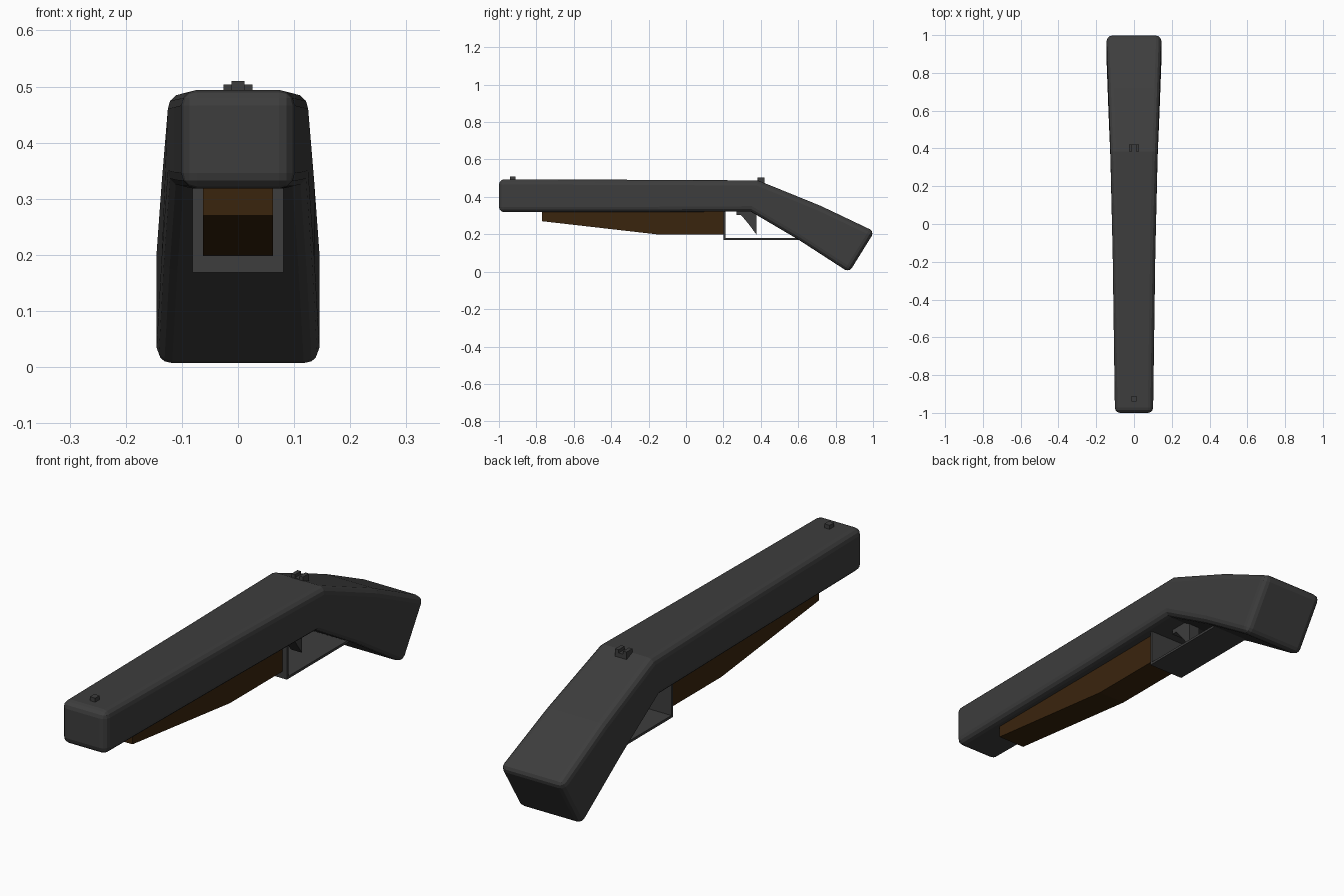
import bpy, bmesh

if "Cube" in bpy.data.objects:
    bpy.data.objects.remove(bpy.data.objects["Cube"])


def material(name, rgb):
    m = bpy.data.materials.new(name)
    m.diffuse_color = (*rgb, 1)
    m.use_nodes = True
    m.node_tree.nodes["Principled BSDF"].inputs["Base Color"].default_value = m.diffuse_color
    return m


GRAY = material("dark_gray", (0.047, 0.047, 0.047))
BROWN = material("dark_brown", (0.042, 0.018, 0.004))


def finish(name, bm, mat):
    bmesh.ops.recalc_face_normals(bm, faces=bm.faces[:])
    me = bpy.data.meshes.new(name)
    bm.to_mesh(me)
    bm.free()
    me.materials.append(mat)
    ob = bpy.data.objects.new(name, me)
    bpy.context.collection.objects.link(ob)
    return ob


def profile(name, pts, x0, x1, mat):
    """Extrude a (y, z) side profile between two x positions."""
    bm = bmesh.new()
    a = [bm.verts.new((x0, y, z)) for y, z in pts]
    b = [bm.verts.new((x1, y, z)) for y, z in pts]
    n = len(pts)
    bm.faces.new(a)
    bm.faces.new(b[::-1])
    for i in range(n):
        j = (i + 1) % n
        bm.faces.new((a[i], b[i], b[j], a[j]))
    return finish(name, bm, mat)


def box(name, x0, x1, y0, y1, z0, z1, mat):
    return profile(name, [(y0, z0), (y1, z0), (y1, z1), (y0, z1)], x0, x1, mat)


# Barrel and stock: lofted rectangular sections
# (top y, top z, bottom y, bottom z, half width)
sections = [
    (-1.0, 0.494, -1.0, 0.318, 0.101),
    (-0.15, 0.491, -0.15, 0.319, 0.113),
    (0.385, 0.488, 0.345, 0.322, 0.125),
    (0.72, 0.352, 0.60, 0.172, 0.136),
    (1.008, 0.215, 0.872, -0.004, 0.146),
]
bm = bmesh.new()
rings = []
for yt, zt, yb, zb, w in sections:
    rings.append([bm.verts.new(c) for c in
                  ((-w, yb, zb), (w, yb, zb), (w, yt, zt), (-w, yt, zt))])
for a, b in zip(rings, rings[1:]):
    for i in range(4):
        j = (i + 1) % 4
        bm.faces.new((a[i], a[j], b[j], b[i]))
bm.faces.new(rings[0])
bm.faces.new(rings[-1][::-1])
body = finish("barrel_and_stock", bm, GRAY)
bev = body.modifiers.new("rounded_edges", 'BEVEL')
bev.width = 0.028
bev.segments = 3
bev.limit_method = 'ANGLE'
bev.angle_limit = 0.9

# Wooden fore grip
profile("fore_grip", [(-0.77, 0.33), (-0.77, 0.27), (-0.14, 0.198),
                      (0.202, 0.198), (0.202, 0.33)], -0.062, 0.062, BROWN)

# Trigger guard: front wall and bottom strip
profile("trigger_guard", [(0.2, 0.33), (0.2, 0.169), (0.62, 0.169), (0.61, 0.179),
                          (0.21, 0.179), (0.21, 0.33)], -0.081, 0.081, GRAY)

# Trigger
profile("trigger", [(0.27, 0.33), (0.27, 0.302), (0.295, 0.302), (0.335, 0.255),
                    (0.378, 0.196), (0.378, 0.33)], -0.025, 0.025, GRAY)

# Sights
box("front_sight", -0.012, 0.012, -0.94, -0.911, 0.48, 0.51, GRAY)
box("rear_sight_base", -0.025, 0.025, 0.383, 0.421, 0.46, 0.491, GRAY)
for side, s in (("left", -1), ("right", 1)):
    x0, x1 = sorted((s * 0.01, s * 0.026))
    box("rear_sight_" + side, x0, x1, 0.383, 0.421, 0.465, 0.504, GRAY)
